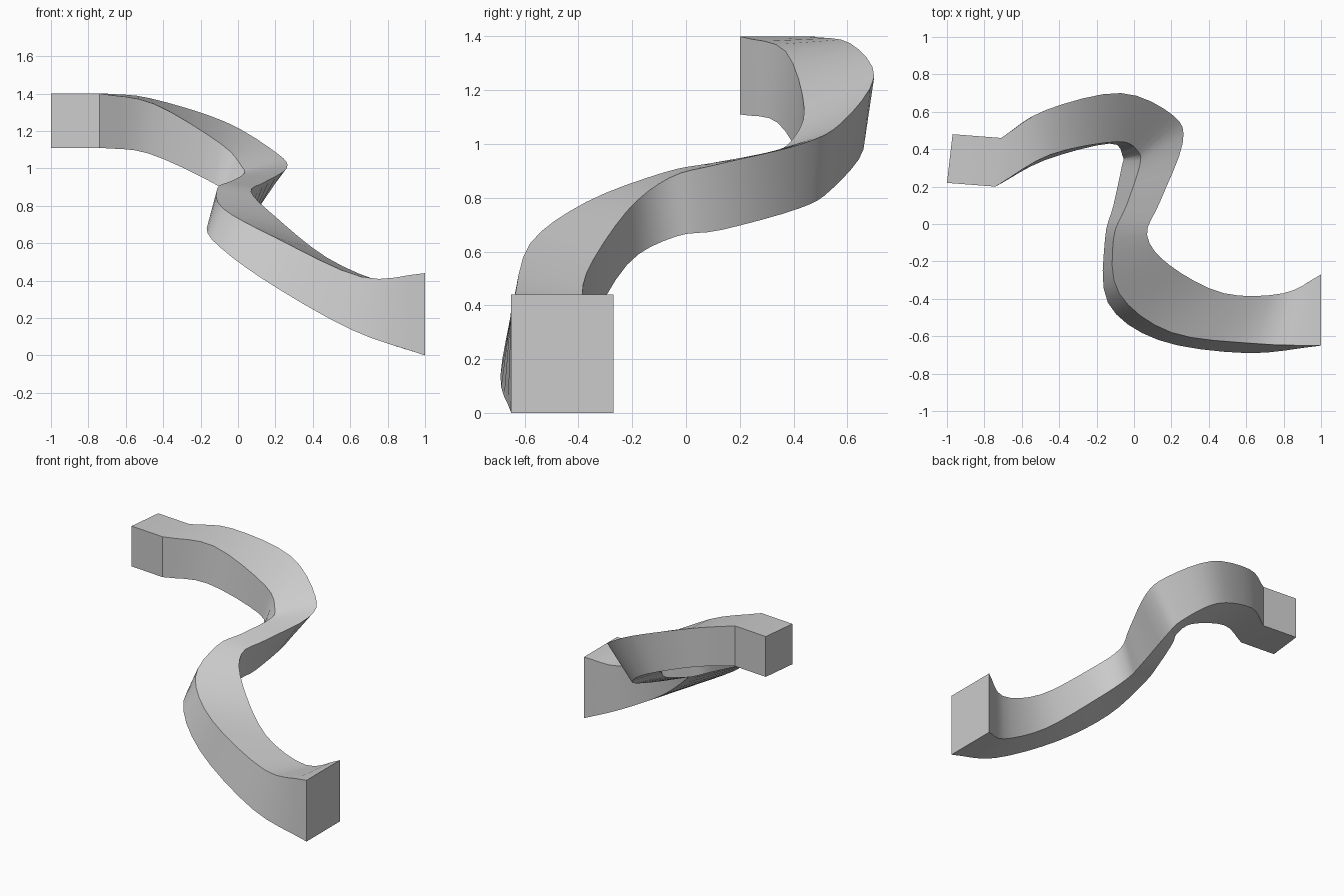
import bpy, bmesh, math
from mathutils import Vector

if "Cube" in bpy.data.objects:
    bpy.data.objects.remove(bpy.data.objects["Cube"])

# Four corner rails of the beam, from the upper end to the lower end
top_left = [(-.71, .46, 1.4), (-.47, .61, 1.375), (-.07, .70, 1.25), (.21, .58, 1.08),
            (.26, .43, 1.0), (.14, .12, .925), (.07, -.06, .875), (.19, -.22, .75),
            (.48, -.37, .52), (.80, -.37, .39), (1, -.27, .44)]
top_right = [(-.74, .20, 1.4), (-.45, .37, 1.345), (-.09, .44, 1.13), (.02, .39, 1.01),
             (.03, .31, .97), (-.04, .10, .93), (-.11, -.08, .895), (-.08, -.37, .785),
             (.20, -.58, .63), (.66, -.64, .42), (1, -.65, .44)]
bottom_right = [(-.74, .20, 1.11), (-.48, .34, 1.08), (-.13, .43, .92), (-.06, .36, .85),
                (-.065, .31, .80), (-.11, .10, .735), (-.155, -.08, .715), (-.14, -.42, .62),
                (.13, -.62, .41), (.60, -.69, .14), (1, -.65, 0)]
bottom_left = [(-.71, .46, 1.11), (-.49, .60, 1.10), (-.15, .66, .98), (.05, .54, .83),
               (.08, .42, .76), (.05, .13, .68), (.03, -.04, .655), (.13, -.22, .55),
               (.44, -.37, .28), (.78, -.38, .08), (1, -.27, 0)]


def smooth_rail(points, steps=4):
    """Catmull-Rom curve through the points, with the straight upper end in front."""
    p = [Vector(q) for q in points]
    p = [2 * p[0] - p[1]] + p + [2 * p[-1] - p[-2]]
    out = [p[1] + Vector((-.26, .02, 0))]
    for i in range(1, len(p) - 2):
        a, b, c, d = p[i - 1:i + 3]
        for s in range(steps):
            t = s / steps
            out.append(.5 * (2 * b + (c - a) * t + (2 * a - 5 * b + 4 * c - d) * t ** 2
                             + (3 * b - a - 3 * c + d) * t ** 3))
    out.append(p[-2])
    return out


# Loft the rails into a closed beam
bm = bmesh.new()
rails = [smooth_rail(r) for r in (top_left, top_right, bottom_right, bottom_left)]
rings = [[bm.verts.new(v) for v in section] for section in zip(*rails)]
for r0, r1 in zip(rings, rings[1:]):
    for k in range(4):
        n = (k + 1) % 4
        bm.faces.new((r0[k], r0[n], r1[n], r1[k]))
bm.faces.new(rings[0])
bm.faces.new(rings[-1])
bmesh.ops.recalc_face_normals(bm, faces=bm.faces)
mesh = bpy.data.meshes.new("curved_beam")
bm.to_mesh(mesh)
bm.free()
beam = bpy.data.objects.new("curved_beam", mesh)
bpy.context.collection.objects.link(beam)

# Smooth along the length, crisp corner edges
bpy.context.view_layer.objects.active = beam
beam.select_set(True)
bpy.ops.object.shade_smooth_by_angle(angle=math.radians(30))
